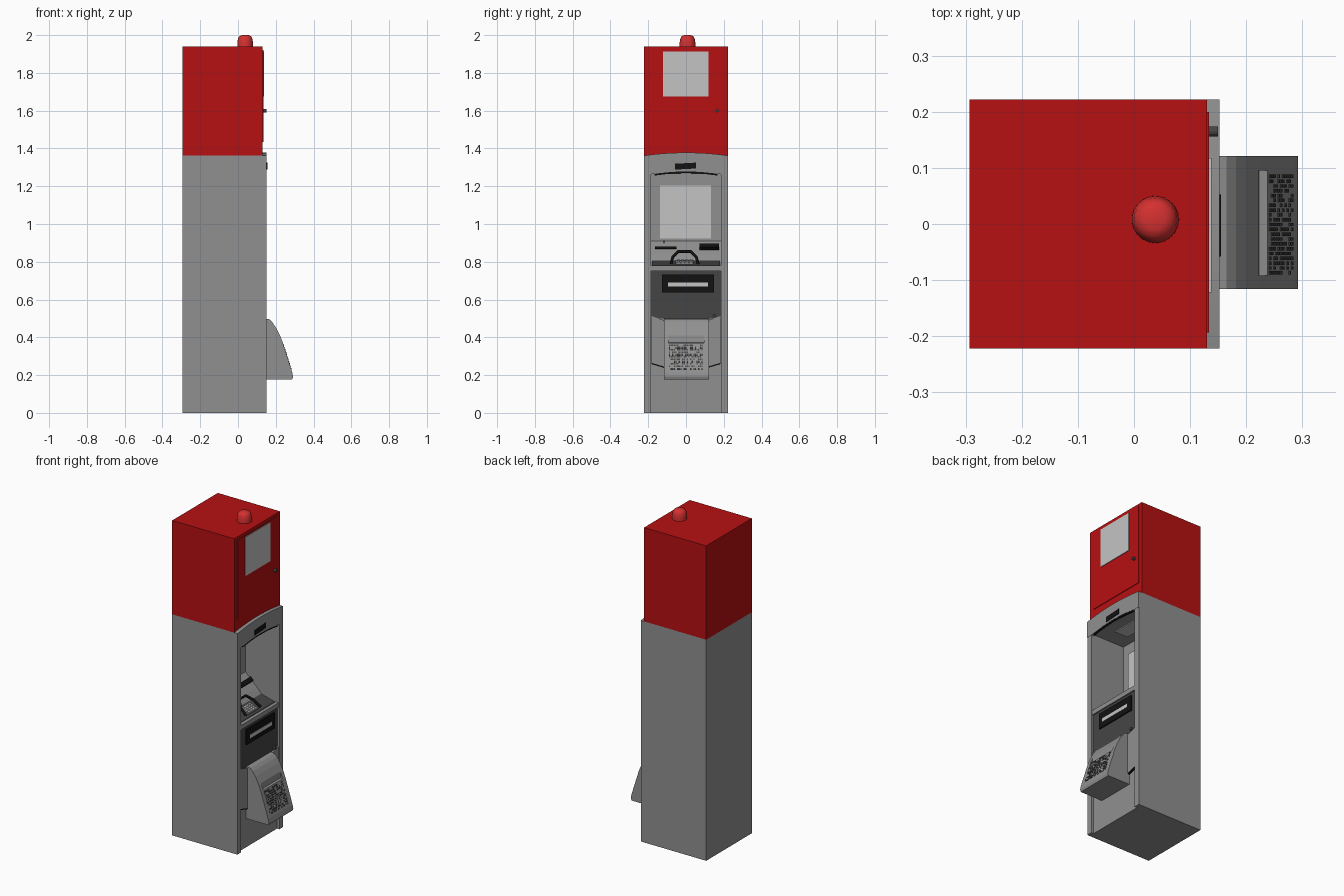
import bpy, bmesh, math, random

random.seed(4)
old = bpy.data.objects.get("Cube")
if old:
    bpy.data.objects.remove(old)


def material(name, r, g, b):
    m = bpy.data.materials.new(name)
    m.use_nodes = True
    m.diffuse_color = (r, g, b, 1)
    m.node_tree.nodes["Principled BSDF"].inputs["Base Color"].default_value = (r, g, b, 1)
    return m


RED = material("cabinet red", 0.47, 0.005, 0.006)
LAMP = material("lamp red", 0.66, 0.03, 0.03)
GREY = material("steel grey", 0.28, 0.28, 0.28)
DARK = material("dark grey", 0.06, 0.06, 0.06)
BLACK = material("black", 0.006, 0.006, 0.006)
PALE = material("pale screen", 0.55, 0.55, 0.55)


def prism(bm, pts, a, b, axis):
    """Extrude a profile: (x, z) along y, or (y, z) along x."""
    def place(p, t):
        return (p[0], t, p[1]) if axis == "y" else (t, p[0], p[1])
    lo = [bm.verts.new(place(p, a)) for p in pts]
    hi = [bm.verts.new(place(p, b)) for p in pts]
    n = len(pts)
    bm.faces.new(lo)
    bm.faces.new(hi[::-1])
    for i in range(n):
        j = (i + 1) % n
        bm.faces.new((lo[j], lo[i], hi[i], hi[j]))


def build(name, mat, parts):
    """One object from several (profile, start, end, axis) prisms."""
    bm = bmesh.new()
    for part in parts:
        prism(bm, *part)
    bmesh.ops.recalc_face_normals(bm, faces=bm.faces)
    mesh = bpy.data.meshes.new(name)
    bm.to_mesh(mesh)
    bm.free()
    mesh.materials.append(mat)
    ob = bpy.data.objects.new(name, mesh)
    bpy.context.collection.objects.link(ob)
    return ob


def block(x0, x1, y0, y1, z0, z1):
    return ([(x0, z0), (x1, z0), (x1, z1), (x0, z1)], y0, y1, "y")


def plate(p, q, y0, y1, t=0.004):
    """Thin slab lying on the slope that rises from p to q in the x-z plane."""
    dx, dz = q[0] - p[0], q[1] - p[1]
    k = t / math.hypot(dx, dz)
    nx, nz = dz * k, -dx * k
    return ([p, q, (q[0] + nx, q[1] + nz), (p[0] + nx, p[1] + nz)], y0, y1, "y")


def lerp(p, q, s):
    return tuple(a + (b - a) * s for a, b in zip(p, q))


BACK, FRONT, HALF, INNER = -0.293, 0.151, 0.222, 0.186

# Lower cabinet: core with a deep service bay, and two side walls
tray_front, tray_back = (0.135, 0.775), (0.03, 0.802)
riser_top, bay_foot, bay_head = (0.0, 0.835), (-0.08, 0.91), (-0.08, 1.27)
build("cabinet_core", GREY, [(
    [(BACK, 0), (0.135, 0), tray_front, tray_back, riser_top, bay_foot, bay_head,
     (0.135, 1.27), (0.135, 1.362), (BACK, 1.362)], -INNER, INNER, "y")])
build("side_walls", GREY, [block(BACK, FRONT, s * INNER, s * HALF, 0, 1.362) for s in (-1, 1)])

# Arched header over the bay
ys = [HALF * (i / 8 - 1) for i in range(17)]
def arch(y, base, half):
    return base + 0.016 * max(0, 1 - (y / half) ** 2)
top = [(y, arch(y, 1.362, HALF)) for y in ys]
low = [(y, arch(y, 1.262, INNER)) for y in ys]
build("arched_header", GREY, [(low + top[::-1], 0.13, FRONT + 0.001, "x")])
inner_low = [(y, z) for y, z in low if abs(y) < INNER]
band = inner_low + [(y, z - 0.009) for y, z in inner_low[::-1]]
build("header_trim", BLACK, [(band, 0.142, FRONT, "x")])
build("header_sign", BLACK, [([(-0.058, 1.288), (0.053, 1.294), (0.053, 1.325), (-0.058, 1.319)],
                              0.15, 0.155, "x")])

# Bay fittings
build("screen", PALE, [block(-0.08, -0.074, -0.138, 0.133, 0.922, 1.203)])
build("bay_light", PALE, [block(-0.02, 0.07, -0.08, 0.08, 1.265, 1.271)])
build("shelf_lip", GREY, [block(0.13, 0.148, -INNER, INNER, 0.752, 0.78)])
build("tray", DARK, [plate(lerp(tray_front, tray_back, 0.1), tray_back, -0.18, 0.18)])
build("keypad", GREY, [plate(lerp(tray_front, tray_back, 0.25), lerp(tray_front, tray_back, 0.85),
                             -0.055, 0.04, 0.012)])
build("keypad_keys", PALE, [
    plate(lerp(tray_front, tray_back, 0.3 + 0.13 * r), lerp(tray_front, tray_back, 0.39 + 0.13 * r),
          -0.048 + 0.022 * c, -0.031 + 0.022 * c, 0.016)
    for r in range(4) for c in range(4)])
slope = lambda s: lerp(riser_top, bay_foot, s)
build("receipt_slot", BLACK, [plate(slope(0.42), slope(0.54), -0.165, -0.05, 0.006)])
build("card_slot", BLACK, [plate(slope(0.38), slope(0.62), 0.072, 0.175, 0.02)])
build("indicator", DARK, [plate(slope(0.85), slope(0.99), -0.12, -0.113, 0.006)])

# Privacy hood around the keypad
curve = bpy.data.curves.new("keypad_hood", "CURVE")
curve.dimensions = "3D"
curve.bevel_depth = 0.008
curve.bevel_resolution = 1
spline = curve.splines.new("POLY")
hood = [(0.11, -0.078, 0.79), (0.07, -0.07, 0.825), (0.035, -0.04, 0.855),
        (0.035, 0.025, 0.855), (0.07, 0.055, 0.825), (0.11, 0.063, 0.79)]
spline.points.add(len(hood) - 1)
for pt, co in zip(spline.points, hood):
    pt.co = (*co, 1)
curve.materials.append(BLACK)
bpy.context.collection.objects.link(bpy.data.objects.new("keypad_hood", curve))

# Cash panel below the shelf
build("cash_panel", DARK, [block(0.13, 0.14, -INNER, INNER, 0.5, 0.752)])
build("cash_surround", BLACK, [block(0.135, 0.148, -0.127, 0.149, 0.637, 0.733)])
build("cash_slot", PALE, [block(0.14, 0.15, -0.095, 0.117, 0.668, 0.69)])

# Hooded pod with a notched reading strip
POD0, POD1, NOTCH0, NOTCH1 = -0.116, 0.121, -0.092, 0.095
face_top, face_low = (0.238, 0.37), (0.287, 0.215)
lower = [(0.13, 0.178), (0.287, 0.178), (0.292, 0.192), face_low, face_top]
upper = [(0.222, 0.41), (0.2, 0.453), (0.182, 0.48), (0.165, 0.496), (0.13, 0.502)]
build("pod", GREY, [
    (lower + upper, POD0, NOTCH0, "y"),
    (lower + [(0.224, 0.372)] + upper, NOTCH0, NOTCH1, "y"),
    (lower + upper, NOTCH1, POD1, "y")])

# Raised dots on the pod face
dots = []
for r in range(11):
    for c in range(21):
        if random.random() < 0.68:
            s, y = 0.05 + 0.08 * r, -0.09 + 0.0086 * c
            dots.append(plate(lerp(face_top, face_low, s + 0.05), lerp(face_top, face_low, s),
                              y, y + 0.006, 0.002))
build("pod_dots", DARK, dots)

# Wings either side of the pod, each with a dark lower seam
wings, seams = [], []
for s in (-1, 1):
    wings.append(([(s * 0.182, 0.265), (s * 0.115, 0.245), (s * 0.115, 0.49), (s * 0.182, 0.512)],
                  0.13, 0.147, "x"))
    seams.append(([(s * 0.182, 0.268), (s * 0.115, 0.248), (s * 0.115, 0.238), (s * 0.182, 0.258)],
                  0.13, 0.146, "x"))
build("pod_wings", GREY, wings)
build("wing_seams", BLACK, seams)

# Upper red cabinet with door and pale display panel
build("upper_cabinet", RED, [block(BACK, 0.13, -HALF, HALF, 1.362, 1.94)])
build("upper_door", RED, [block(0.125, 0.134, -0.193, 0.2, 1.435, 1.922)])
build("display_panel", PALE, [block(0.13, 0.138, -0.122, 0.118, 1.675, 1.914)])

# Locks
for name, x, y, z in (("door_lock", 0.14, 0.165, 1.6), ("cash_lock", 0.142, 0.15, 0.515)):
    bpy.ops.mesh.primitive_cylinder_add(vertices=12, radius=0.009, depth=0.02,
                                        location=(x, y, z), rotation=(0, math.pi / 2, 0))
    bpy.context.object.name = name
    bpy.context.object.data.materials.append(DARK)

# Beacon on the roof, turned from a short profile
bm = bmesh.new()
outline = [(0.042, 1.938), (0.0415, 1.96), (0.038, 1.982), (0.031, 1.994), (0.018, 2.0), (0, 2.0)]
chain = [bm.verts.new((r, 0, z)) for r, z in outline]
edges = [bm.edges.new(pair) for pair in zip(chain, chain[1:])]
bmesh.ops.spin(bm, geom=chain + edges, cent=(0, 0, 0), axis=(0, 0, 1),
               angle=math.tau, steps=32)
bmesh.ops.remove_doubles(bm, verts=bm.verts, dist=0.0001)
bmesh.ops.recalc_face_normals(bm, faces=bm.faces)
mesh = bpy.data.meshes.new("beacon")
bm.to_mesh(mesh)
bm.free()
mesh.materials.append(LAMP)
beacon = bpy.data.objects.new("beacon", mesh)
beacon.location = (0.038, 0.008, 0)
bpy.context.collection.objects.link(beacon)
bpy.ops.object.select_all(action="DESELECT")
beacon.select_set(True)
bpy.context.view_layer.objects.active = beacon
bpy.ops.object.shade_smooth_by_angle(angle=math.radians(40))
